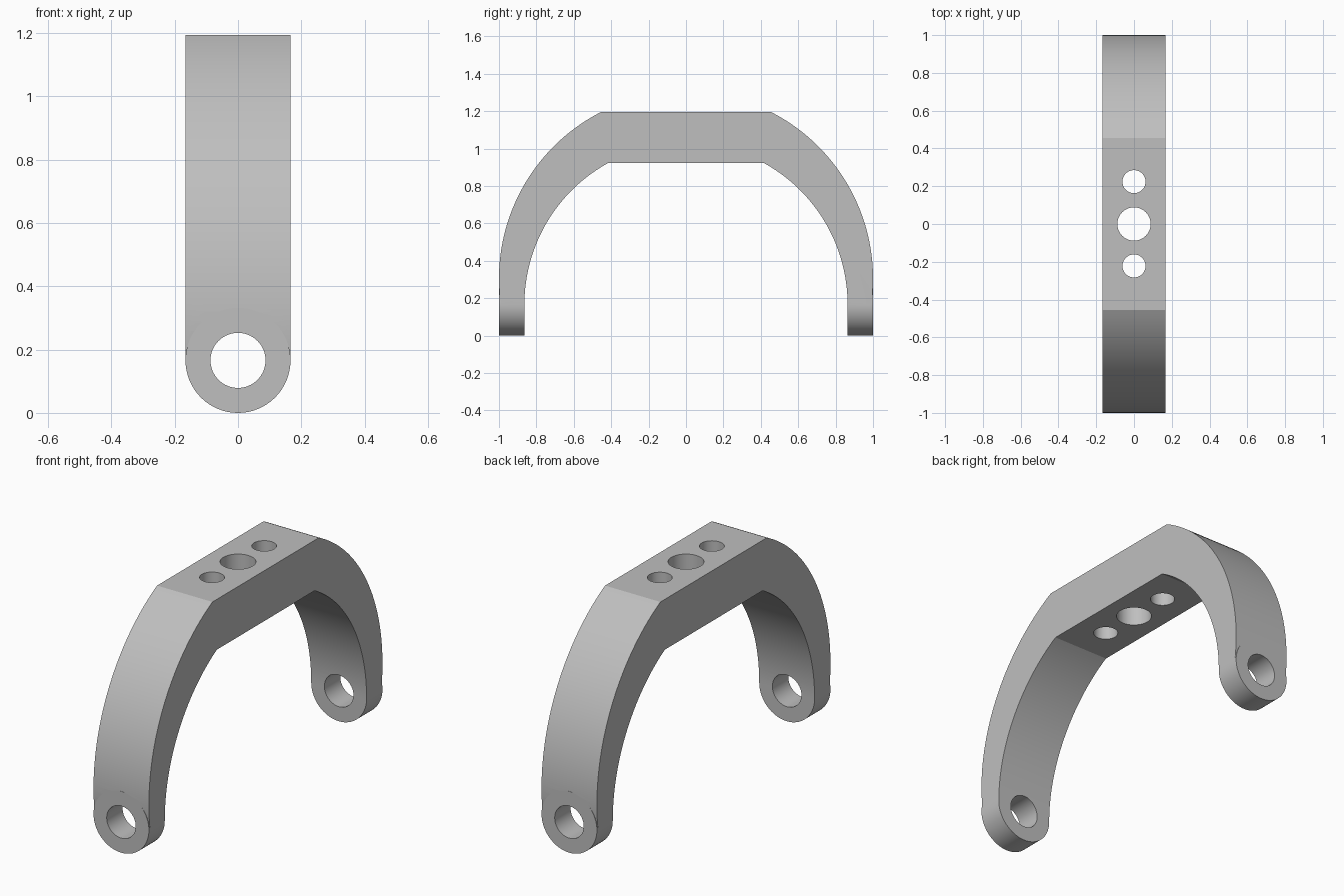
import bpy, bmesh
from math import asin, acos, cos, sin, pi, radians
from mathutils import Matrix

cube = bpy.data.objects.get("Cube")
if cube:
    bpy.data.objects.remove(cube, do_unlink=True)

HALF_W = 0.166      # half the strap width, also the end boss radius
PIVOT_Z = HALF_W    # height of the pivot holes
OUT_R, OUT_Z = 1.0, 0.305
IN_R, IN_Z = 0.864, PIVOT_Z
TOP, UNDER = 1.195, 0.922
STEPS = 40

grey = bpy.data.materials.new("plain grey")
grey.use_nodes = True
grey.diffuse_color = (0.52, 0.52, 0.52, 1)
grey.node_tree.nodes["Principled BSDF"].inputs["Base Color"].default_value = grey.diffuse_color


def add_object(name, bm):
    bmesh.ops.recalc_face_normals(bm, faces=bm.faces)
    mesh = bpy.data.meshes.new(name)
    bm.to_mesh(mesh)
    bm.free()
    mesh.materials.append(grey)
    obj = bpy.data.objects.new(name, mesh)
    bpy.context.collection.objects.link(obj)
    return obj


def cylinder(name, radius, depth, centre, along_y):
    bm = bmesh.new()
    turn = Matrix.Rotation(pi / 2, 4, "X") if along_y else Matrix()
    bmesh.ops.create_cone(bm, cap_ends=True, segments=64, radius1=radius, radius2=radius,
                          depth=depth, matrix=Matrix.Translation(centre) @ turn)
    return add_object(name, bm)


def arc(radius, centre_z, flat_z):
    """Points from the leg foot up to the flat, on the +y side."""
    start = asin((PIVOT_Z - centre_z) / radius)
    end = asin((flat_z - centre_z) / radius)
    angles = [start + (end - start) * i / STEPS for i in range(STEPS + 1)]
    return [(radius * cos(a), centre_z + radius * sin(a)) for a in angles]


# Arched strap with a flat top, extruded across its width
outer = arc(OUT_R, OUT_Z, TOP)
inner = arc(IN_R, IN_Z, UNDER)
right_side = outer + [(-y, z) for y, z in reversed(outer)]
profile = right_side + [(-y, z) for y, z in inner] + inner[::-1]
bm = bmesh.new()
face = bm.faces.new([bm.verts.new((-HALF_W, y, z)) for y, z in profile])
swept = bmesh.ops.extrude_face_region(bm, geom=[face])
bmesh.ops.translate(bm, vec=(2 * HALF_W, 0, 0),
                    verts=[v for v in swept["geom"] if isinstance(v, bmesh.types.BMVert)])
bracket = add_object("arched_bracket", bm)

# Round end bosses, then pivot holes and the mounting holes in the flat
tools = []
for side in (-1, 1):
    spot = (0, side * (OUT_R + IN_R) / 2, PIVOT_Z)
    tools.append(("UNION", cylinder("end_boss", HALF_W, OUT_R - IN_R, spot, True)))
for side in (-1, 1):
    spot = (0, side * 0.93, PIVOT_Z)
    tools.append(("DIFFERENCE", cylinder("pivot_hole_cutter", 0.087, 0.4, spot, True)))
for y, radius in ((-0.222, 0.061), (0, 0.088), (0.224, 0.061)):
    tools.append(("DIFFERENCE", cylinder("mount_hole_cutter", radius, 0.6, (0, y, 1.06), False)))

for operation, tool in tools:
    mod = bracket.modifiers.new(tool.name, "BOOLEAN")
    mod.operation, mod.object, mod.solver = operation, tool, "EXACT"

# Bake the booleans and drop the tools
bpy.context.view_layer.update()
baked = bpy.data.meshes.new_from_object(bracket.evaluated_get(bpy.context.evaluated_depsgraph_get()))
bracket.modifiers.clear()
bracket.data = baked
baked.name = "arched_bracket"
for _, tool in tools:
    bpy.data.objects.remove(tool, do_unlink=True)

bpy.ops.object.select_all(action="DESELECT")
bracket.select_set(True)
bpy.context.view_layer.objects.active = bracket
bpy.ops.object.shade_smooth_by_angle(angle=radians(25))
